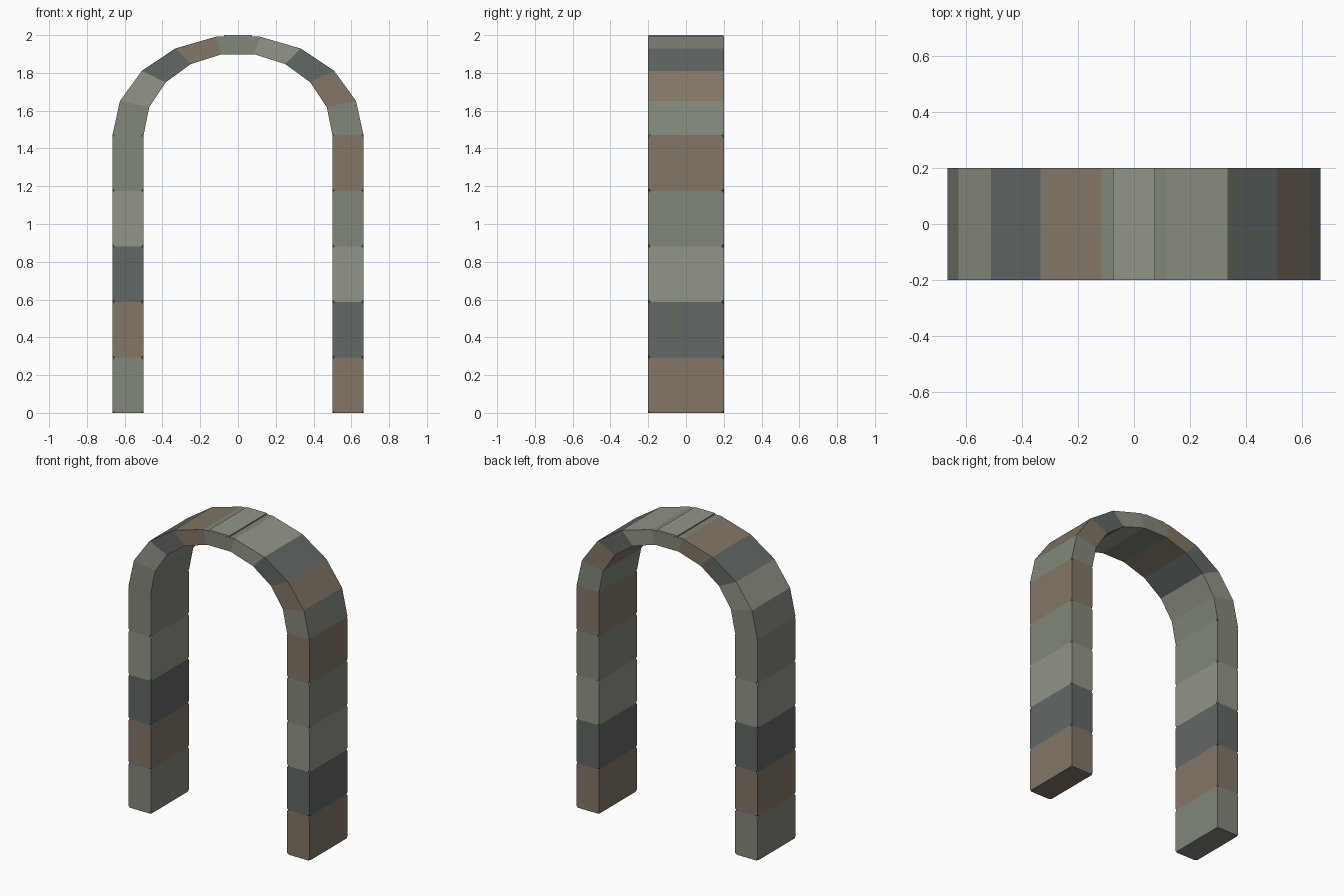
import bpy, bmesh, math

if "Cube" in bpy.data.objects:
    bpy.data.objects.remove(bpy.data.objects["Cube"])

DEPTH = 0.2              # half depth in y
IN_X, OUT_X = 0.5, 0.665
SPRING = 1.47            # height where the arch starts
IN_RISE, OUT_RISE = 0.435, 0.53
ROWS, STONES = 5, 9


def material(name, rgb):
    m = bpy.data.materials.new(name)
    m.diffuse_color = (*rgb, 1)
    m.use_nodes = True
    m.node_tree.nodes["Principled BSDF"].inputs["Base Color"].default_value = m.diffuse_color
    return m


STONE = [material("green_stone", (0.220, 0.245, 0.190)),
         material("brown_stone", (0.223, 0.181, 0.133)),
         material("dark_stone", (0.119, 0.138, 0.127)),
         material("light_stone", (0.283, 0.301, 0.238))]


def prism(name, profile, half_depth, mat, corner=0):
    """Extrude an x-z outline along y, optionally clipping its corners."""
    bm = bmesh.new()
    face = bm.faces.new([bm.verts.new((x, -half_depth, z)) for x, z in profile])
    ext = bmesh.ops.extrude_face_region(bm, geom=[face])["geom"]
    verts = [g for g in ext if isinstance(g, bmesh.types.BMVert)]
    bmesh.ops.translate(bm, verts=verts, vec=(0, 2 * half_depth, 0))
    if corner:
        bmesh.ops.bevel(bm, geom=bm.verts[:], offset=corner, segments=1,
                        affect='VERTICES', profile=0.5)
    bmesh.ops.recalc_face_normals(bm, faces=bm.faces[:])
    mesh = bpy.data.meshes.new(name)
    bm.to_mesh(mesh)
    bm.free()
    mesh.materials.append(mat)
    obj = bpy.data.objects.new(name, mesh)
    bpy.context.collection.objects.link(obj)
    return obj


# Pillars of stacked blocks with clipped corners
h = SPRING / ROWS
for k, (side, s) in enumerate((("left", -1), ("right", 1))):
    for i in range(ROWS):
        a, b = s * IN_X, s * OUT_X
        prism(f"{side}_pillar_block_{i + 1}",
              [(a, i * h), (b, i * h), (b, (i + 1) * h), (a, (i + 1) * h)],
              DEPTH, STONE[(i + k) % 4], corner=0.012)


# Wedge stones between two half ellipses, counted from the right
def on_arch(rx, rz, i):
    t = math.pi * i / STONES
    return rx * math.cos(t), SPRING + rz * math.sin(t)


for i in range(STONES):
    prism(f"arch_stone_{i + 1}",
          [on_arch(IN_X, IN_RISE, i), on_arch(OUT_X, OUT_RISE, i),
           on_arch(OUT_X, OUT_RISE, i + 1), on_arch(IN_X, IN_RISE, i + 1)],
          DEPTH, STONE[i % 4])

# Keystone, standing slightly proud of the crown
prism("keystone", [(-0.075, 1.905), (0.075, 1.905), (0.075, 2.0), (-0.075, 2.0)],
      DEPTH - 0.001, STONE[3])
